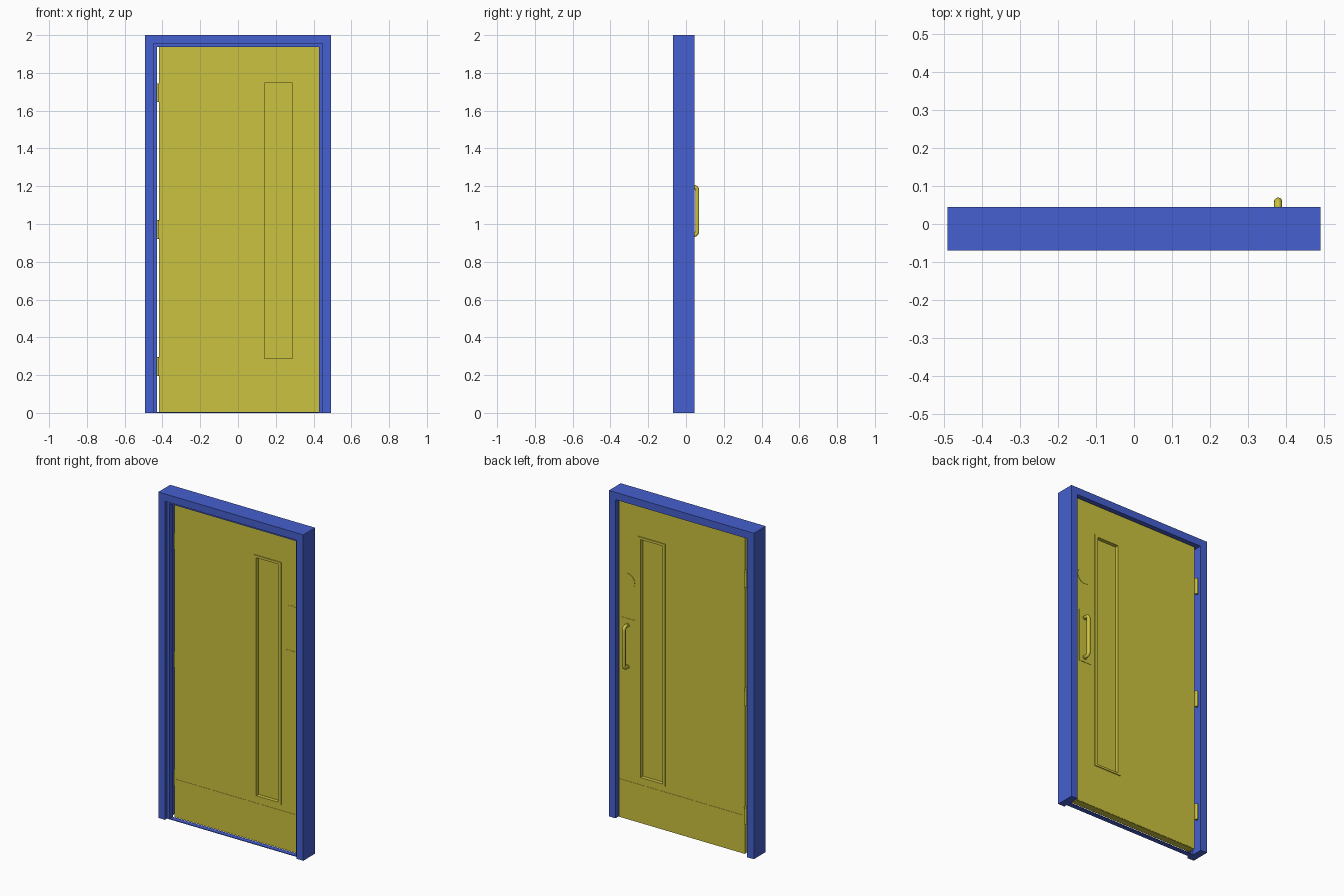
import bpy, bmesh, math
from mathutils import Vector

if "Cube" in bpy.data.objects:
    bpy.data.objects.remove(bpy.data.objects["Cube"])


def material(name, rgb):
    m = bpy.data.materials.new(name)
    m.diffuse_color = (*rgb, 1)
    m.use_nodes = True
    m.node_tree.nodes["Principled BSDF"].inputs["Base Color"].default_value = m.diffuse_color
    return m


BLUE = material("blue_paint", (0.06, 0.115, 0.62))
YELLOW = material("yellow_paint", (0.6, 0.54, 0.05))


def add_mesh(name, bm, mat):
    bmesh.ops.recalc_face_normals(bm, faces=bm.faces)
    me = bpy.data.meshes.new(name)
    bm.to_mesh(me)
    bm.free()
    me.materials.append(mat)
    ob = bpy.data.objects.new(name, me)
    bpy.context.collection.objects.link(ob)
    return ob


def box(name, x, y, z, mat):
    bm = bmesh.new()
    bmesh.ops.create_cube(bm, size=1)
    for v in bm.verts:
        v.co = Vector([(a[0] + a[1]) / 2 + c * (a[1] - a[0]) for a, c in zip((x, y, z), v.co)])
    return add_mesh(name, bm, mat)


def ring(name, outer, inner, y, mat):
    """Rectangular plate with a rectangular hole; rects are (x0, x1, z0, z1)."""
    bm = bmesh.new()
    loops = []
    for (x0, x1, z0, z1), yy in ((outer, y[0]), (inner, y[0]), (inner, y[1]), (outer, y[1])):
        loops.append([bm.verts.new((px, yy, pz))
                      for px, pz in ((x0, z0), (x1, z0), (x1, z1), (x0, z1))])
    for k in range(4):
        a, b = loops[k], loops[(k + 1) % 4]
        for i in range(4):
            j = (i + 1) % 4
            bm.faces.new((a[i], a[j], b[j], b[i]))
    return add_mesh(name, bm, mat)


def smooth(ob):
    bpy.ops.object.select_all(action='DESELECT')
    ob.select_set(True)
    bpy.context.view_layer.objects.active = ob
    bpy.ops.object.shade_smooth_by_angle(angle=math.radians(40))


def cylinder(name, loc, r, depth, axis, mat):
    bpy.ops.mesh.primitive_cylinder_add(
        vertices=32, radius=r, depth=depth, location=loc,
        rotation=(math.pi / 2, 0, 0) if axis == 'y' else (0, 0, 0))
    ob = bpy.context.object
    ob.name = name
    ob.data.materials.append(mat)
    smooth(ob)
    return ob


# Door frame: double-rebated profile (inset, y) swept up, across and down with mitres
profile = [(0, -0.07), (0.045, -0.07), (0.045, -0.05), (0.063, -0.05),
           (0.063, -0.02), (0.045, -0.02), (0.045, 0.045), (0, 0.045)]
bm = bmesh.new()
sections = []
for side, top in ((-1, 0), (-1, 1), (1, 1), (1, 0)):
    sections.append([bm.verts.new((side * (0.492 - d), y, (2 - d) if top else 0))
                     for d, y in profile])
n = len(profile)
for a, b in zip(sections, sections[1:]):
    for i in range(n):
        j = (i + 1) % n
        bm.faces.new((a[i], a[j], b[j], b[i]))
bm.faces.new(sections[0])
bm.faces.new(sections[-1])
add_mesh("door_frame", bm, BLUE)

# Low threshold strip in front of the door leaf
box("threshold", (-0.429, 0.429), (-0.05, -0.02), (0, 0.004), BLUE)

# Door leaf with the window opening
F, B = -0.018, 0.025          # front and back faces of the leaf
DX = (-0.417, 0.436)
hole = (0.14, 0.288, 0.287, 1.747)
ring("door_leaf", (*DX, 0.005, 1.948), hole, (F, B), YELLOW)
box("window_pane", hole[:2], (0.0, 0.007), hole[2:], YELLOW)

# Plates and trims fitted on both faces
for label, face, out in (("front", F, -1), ("back", B, 1)):
    def span(t):
        return tuple(sorted((face, face + out * t)))
    ring(label + "_window_trim", (0.122, 0.307, 0.274, 1.762), hole, span(0.005), YELLOW)
    box(label + "_kick_plate", (DX[0] + 0.002, DX[1] - 0.002), span(0.0015), (0.007, 0.24), YELLOW)
    box(label + "_push_plate", (0.332, 0.42), span(0.002), (0.91, 1.238), YELLOW)
    cylinder(label + "_sign_disc", (0.38, face + out * 0.001, 1.465), 0.05, 0.002, 'y', YELLOW)

# Pull handle: tube along a rounded U path
R, bend, x = 0.0105, 0.018, 0.38
yo, z0, z1 = 0.0595, 0.942, 1.196
path = [(x, B, z0)]
for i in range(9):
    t = i / 8 * math.pi / 2
    path.append((x, yo - bend + bend * math.sin(t), z0 + bend - bend * math.cos(t)))
path += [(x, p[1], z0 + z1 - p[2]) for p in reversed(path)]
cu = bpy.data.curves.new("pull_handle", 'CURVE')
cu.dimensions = '3D'
cu.bevel_depth = R
cu.bevel_resolution = 4
cu.use_fill_caps = True
sp = cu.splines.new('POLY')
sp.points.add(len(path) - 1)
for p, co in zip(sp.points, path):
    p.co = (*co, 1)
cu.materials.append(YELLOW)
handle = bpy.data.objects.new("pull_handle", cu)
bpy.context.collection.objects.link(handle)
bpy.ops.object.select_all(action='DESELECT')
handle.select_set(True)
bpy.context.view_layer.objects.active = handle
bpy.ops.object.convert(target='MESH')
smooth(bpy.context.object)
for label, z in (("lower", z0), ("upper", z1)):
    cylinder(label + "_handle_rose", (x, B + 0.004, z), 0.014, 0.006, 'y', YELLOW)

# Three hinges in the gap on the left edge
for label, z in (("bottom", 0.245), ("middle", 0.97), ("top", 1.695)):
    box(label + "_hinge_leaf", (-0.424, DX[0]), (-0.014, 0.03), (z - 0.048, z + 0.048), YELLOW)
    cylinder(label + "_hinge_knuckle", (-0.427, 0.033, z), 0.008, 0.1, 'z', YELLOW)
